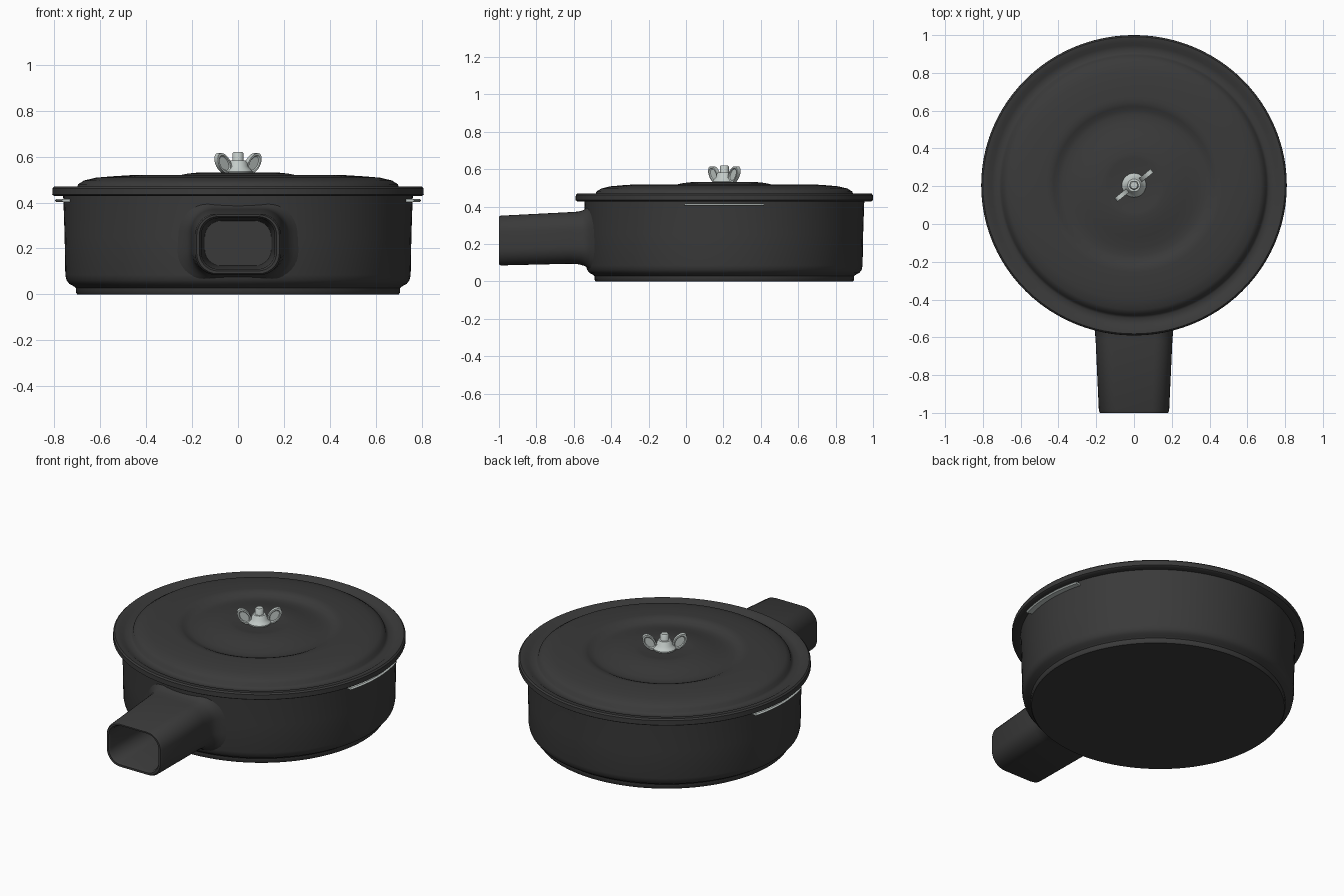
import bpy, bmesh, math
from mathutils import Matrix, Vector

if "Cube" in bpy.data.objects:
    bpy.data.objects.remove(bpy.data.objects["Cube"])

CY = 0.205      # canister centre in y
SY = 0.983      # canister is very slightly oval


def material(name, col):
    m = bpy.data.materials.new(name)
    m.diffuse_color = (*col, 1)
    m.use_nodes = True
    m.node_tree.nodes["Principled BSDF"].inputs["Base Color"].default_value = m.diffuse_color
    return m


BLACK = material("satin black", (0.042, 0.042, 0.042))
STEEL = material("zinc steel", (0.55, 0.60, 0.58))


def finish(bm, name, mat, angle=40):
    bmesh.ops.remove_doubles(bm, verts=bm.verts, dist=1e-5)
    bmesh.ops.recalc_face_normals(bm, faces=bm.faces)
    me = bpy.data.meshes.new(name)
    bm.to_mesh(me)
    bm.free()
    ob = bpy.data.objects.new(name, me)
    bpy.context.collection.objects.link(ob)
    me.materials.append(mat)
    bpy.ops.object.select_all(action='DESELECT')
    ob.select_set(True)
    bpy.context.view_layer.objects.active = ob
    bpy.ops.object.shade_smooth_by_angle(angle=math.radians(angle))
    return ob


def loft(bm, rings, closed=True):
    rows = [[bm.verts.new(p) for p in r] for r in rings]
    for a, b in zip(rows, rows[1:]):
        n = len(a)
        for i in range(n if closed else n - 1):
            j = (i + 1) % n
            bm.faces.new((a[i], a[j], b[j], b[i]))
    return rows


def lathe(name, profile, mat, n=96, sy=SY, angle=40):
    bm = bmesh.new()
    rings = [[(r * math.cos(2 * math.pi * i / n),
               CY + sy * r * math.sin(2 * math.pi * i / n), z) for i in range(n)]
             for r, z in profile]
    rows = loft(bm, rings)
    bm.faces.new(rows[0])
    bm.faces.new(rows[-1])
    return finish(bm, name, mat, angle)


# Canister body with stepped base
lathe("canister_body", [
    (0.700, 0.0), (0.706, 0.008), (0.706, 0.028), (0.716, 0.036), (0.734, 0.045),
    (0.747, 0.062), (0.752, 0.085), (0.755, 0.25), (0.760, 0.40), (0.762, 0.44)], BLACK)

# Lid: overhanging rim, groove, raised shoulder, ring-shaped dish and centre hump
lathe("lid", [
    (0.755, 0.432), (0.800, 0.428), (0.809, 0.434), (0.808, 0.462), (0.800, 0.470),
    (0.770, 0.468), (0.752, 0.455), (0.715, 0.453), (0.702, 0.462), (0.696, 0.480),
    (0.670, 0.496), (0.62, 0.508), (0.55, 0.514), (0.47, 0.519), (0.445, 0.518),
    (0.425, 0.511), (0.405, 0.501), (0.38, 0.497), (0.34, 0.500), (0.28, 0.513),
    (0.22, 0.526), (0.17, 0.531), (0.145, 0.531), (0.125, 0.527), (0.02, 0.527)], BLACK)


# Intake snout: rounded-rectangle tube flaring into the canister wall
def rounded_rect(hw, z0, z1, rad, y):
    pts = []
    hh, zc = (z1 - z0) / 2, (z0 + z1) / 2
    for k, (sx, sz) in enumerate(((1, 1), (-1, 1), (-1, -1), (1, -1))):
        for s in range(9):
            a = math.radians(90 * k + s * 11.25)
            x = sx * (hw - rad) + rad * math.cos(a)
            z = zc + sz * (hh - rad) + rad * math.sin(a)
            pts.append((x, y(x) if callable(y) else y, z))
    return pts


def wall(offset):
    return lambda x: CY - SY * math.sqrt((0.755 + offset) ** 2 - x * x)


bm = bmesh.new()
rows = loft(bm, [
    rounded_rect(0.145, 0.125, 0.32, 0.07, -0.56),
    rounded_rect(0.160, 0.110, 0.332, 0.075, -0.985),
    rounded_rect(0.168, 0.102, 0.339, 0.08, -1.0),
    rounded_rect(0.180, 0.090, 0.347, 0.09, -1.0),
    rounded_rect(0.186, 0.085, 0.351, 0.09, -0.99),
    rounded_rect(0.203, 0.094, 0.370, 0.095, -0.62),
    rounded_rect(0.208, 0.091, 0.373, 0.098, wall(0.045)),
    rounded_rect(0.222, 0.084, 0.381, 0.105, wall(0.020)),
    rounded_rect(0.245, 0.076, 0.392, 0.115, wall(0.006)),
    rounded_rect(0.275, 0.068, 0.402, 0.125, wall(-0.006))])
bm.faces.new(rows[0])
finish(bm, "intake_snout", BLACK)

# Curved clips under the rim, one on each side
for side, label in ((1, "right"), (-1, "left")):
    bm = bmesh.new()
    rings = []
    for i in range(17):
        a = math.radians(-15.8 + 31.6 * i / 16)
        rings.append([(side * r * math.cos(a), CY + SY * r * math.sin(a), z)
                      for r, z in ((0.75, 0.402), (0.79, 0.402), (0.798, 0.409),
                                   (0.79, 0.416), (0.75, 0.416))])
    rows = loft(bm, rings)
    bm.faces.new(rows[0])
    bm.faces.new(rows[-1])
    finish(bm, "clip_" + label, STEEL)

# Wing nut hub and threaded stud
lathe("wing_nut_hub", [(0.062, 0.522), (0.064, 0.535), (0.056, 0.545), (0.045, 0.556),
                       (0.040, 0.575), (0.034, 0.582), (0.02, 0.583)], STEEL, 32, 1)
lathe("threaded_stud", [(0.024, 0.52), (0.024, 0.614), (0.019, 0.620)], STEEL, 20, 1)

# Wings: tilted oval plates with a recessed centre on both faces
turn = Matrix.Translation((0, CY, 0)) @ Matrix.Rotation(math.radians(39), 4, 'Z')
for side, label in ((1, "right"), (-1, "left")):
    bm = bmesh.new()
    bmesh.ops.create_cone(bm, cap_ends=True, segments=28, radius1=1, radius2=1, depth=1)
    caps = [f for f in bm.faces if len(f.verts) > 4]
    for depth, thick in ((0.0, 0.22), (-0.22, 0.12)):
        bmesh.ops.inset_region(bm, faces=caps, thickness=thick, depth=depth)
    # lay the plate upright, lean it outward and spin it to the nut's angle
    place = (turn @ Matrix.Translation((side * 0.083, 0, 0.570))
             @ Matrix.Rotation(side * math.radians(38), 4, 'Y')
             @ Matrix.Diagonal((0.031, 0.024, 0.052, 1))
             @ Matrix.Rotation(math.radians(90), 4, 'X'))
    bm.transform(place)
    finish(bm, "wing_" + label, STEEL)
